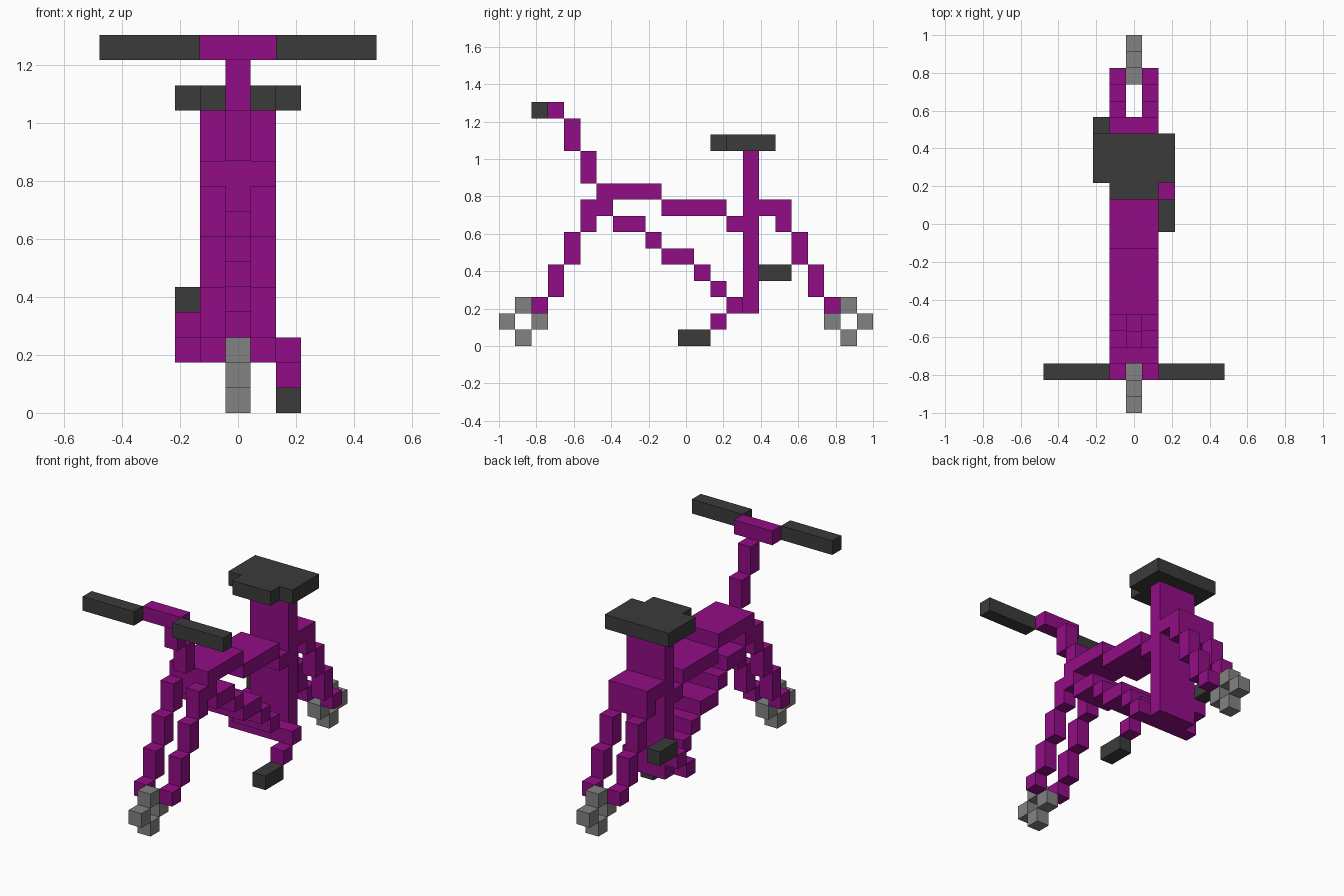
import bpy, bmesh
from mathutils import Vector

if "Cube" in bpy.data.objects:
    bpy.data.objects.remove(bpy.data.objects["Cube"])

U = 2 / 23  # block size: the bike is 23 blocks long


def material(name, rgb):
    m = bpy.data.materials.new(name)
    m.diffuse_color = (*rgb, 1)
    m.use_nodes = True
    m.node_tree.nodes["Principled BSDF"].inputs["Base Color"].default_value = m.diffuse_color
    return m


PURPLE = material("purple paint", (0.291, 0.004, 0.24))
DARK = material("dark rubber", (0.044, 0.044, 0.044))
GREY = material("grey tyre", (0.225, 0.225, 0.225))

parts = []  # (name, material, set of block cells)


def box(x, y, z):
    """Cells in inclusive ranges; x is centred on 0, y and z count from 0."""
    return {(i, j, k) for i in range(x[0], x[1] + 1)
            for j in range(y[0], y[1] + 1) for k in range(z[0], z[1] + 1)}


def part(name, mat, *boxes):
    parts.append((name, mat, set().union(*(box(*b) for b in boxes))))


MID, WIDE = (0, 0), (-1, 1)

# Wheels: four blocks round an open hub
for name, c in (("front_wheel", 1), ("rear_wheel", 21)):
    part(name, GREY, *[(MID, (c + a, c + a), (1 + b, 1 + b))
                       for a, b in ((-1, 0), (1, 0), (0, -1), (0, 1))])

# Fork blades and rear stays climb in the same steps on each side
STEPS = ((2, 2, 2), (3, 3, 4), (4, 5, 6), (5, 7, 8))
for side, s in (("left", -1), ("right", 1)):
    part(side + "_fork", PURPLE, *[((s, s), (j, j), (a, b)) for j, a, b in STEPS])
    part(side + "_rear_stay", PURPLE,
         *[((s, s), (22 - j, 22 - j), (a, b)) for j, a, b in STEPS[:3]])
part("rear_stay_bridge", PURPLE, (WIDE, (16, 16), (8, 8)), (WIDE, (17, 17), (7, 8)))

# Frame tubes
part("top_tube", PURPLE, (WIDE, (6, 6), (8, 8)), (WIDE, (6, 9), (9, 9)),
     (WIDE, (10, 13), (8, 8)), (WIDE, (14, 14), (7, 7)))
part("down_tube", PURPLE, *[(WIDE, y, (k, k)) for y, k in (
    ((7, 8), 7), ((9, 9), 6), ((10, 11), 5), ((12, 12), 4), ((13, 13), 3), ((14, 14), 2))])
part("seat_tube", PURPLE, (WIDE, (15, 15), (2, 11)))

# Seat with a narrower nose
part("seat", DARK, (WIDE, (13, 13), (12, 12)), ((-2, 2), (14, 16), (12, 12)))

# Stem, handlebar and grips
part("stem", PURPLE, (MID, (5, 5), (10, 11)), (MID, (4, 4), (12, 13)))
part("handlebar", PURPLE, (WIDE, (3, 3), (14, 14)))
part("left_grip", DARK, ((-5, -2), (2, 2), (14, 14)))
part("right_grip", DARK, ((2, 5), (2, 2), (14, 14)))

# Cranks and pedals, half a turn apart
part("right_crank", PURPLE, ((2, 2), (14, 14), (2, 2)), ((2, 2), (13, 13), (1, 1)))
part("left_crank", PURPLE, ((-2, -2), (14, 14), (2, 2)), ((-2, -2), (15, 15), (3, 3)))
part("right_pedal", DARK, ((2, 2), (11, 12), (0, 0)))
part("left_pedal", DARK, ((-2, -2), (16, 17), (4, 4)))

# Build each part, leaving out faces buried against a neighbouring block
solid = set().union(*(cells for _, _, cells in parts))
for name, mat, cells in parts:
    bm = bmesh.new()
    for cell in sorted(cells):
        centre = Vector((cell[0], cell[1] - 11, cell[2] + 0.5))
        for axis in range(3):
            for sign in (-1, 1):
                near = list(cell)
                near[axis] += sign
                if tuple(near) in solid:
                    continue
                n, a, b = (Vector.Fill(3) for _ in range(3))
                n[axis], a[(axis + 1) % 3], b[(axis + 2) % 3] = sign / 2, sign / 2, 0.5
                bm.faces.new([bm.verts.new((centre + n + p) * U)
                              for p in (-a - b, a - b, a + b, b - a)])
    bmesh.ops.remove_doubles(bm, verts=bm.verts, dist=U / 100)
    mesh = bpy.data.meshes.new(name)
    bm.to_mesh(mesh)
    bm.free()
    mesh.materials.append(mat)
    bpy.context.collection.objects.link(bpy.data.objects.new(name, mesh))
